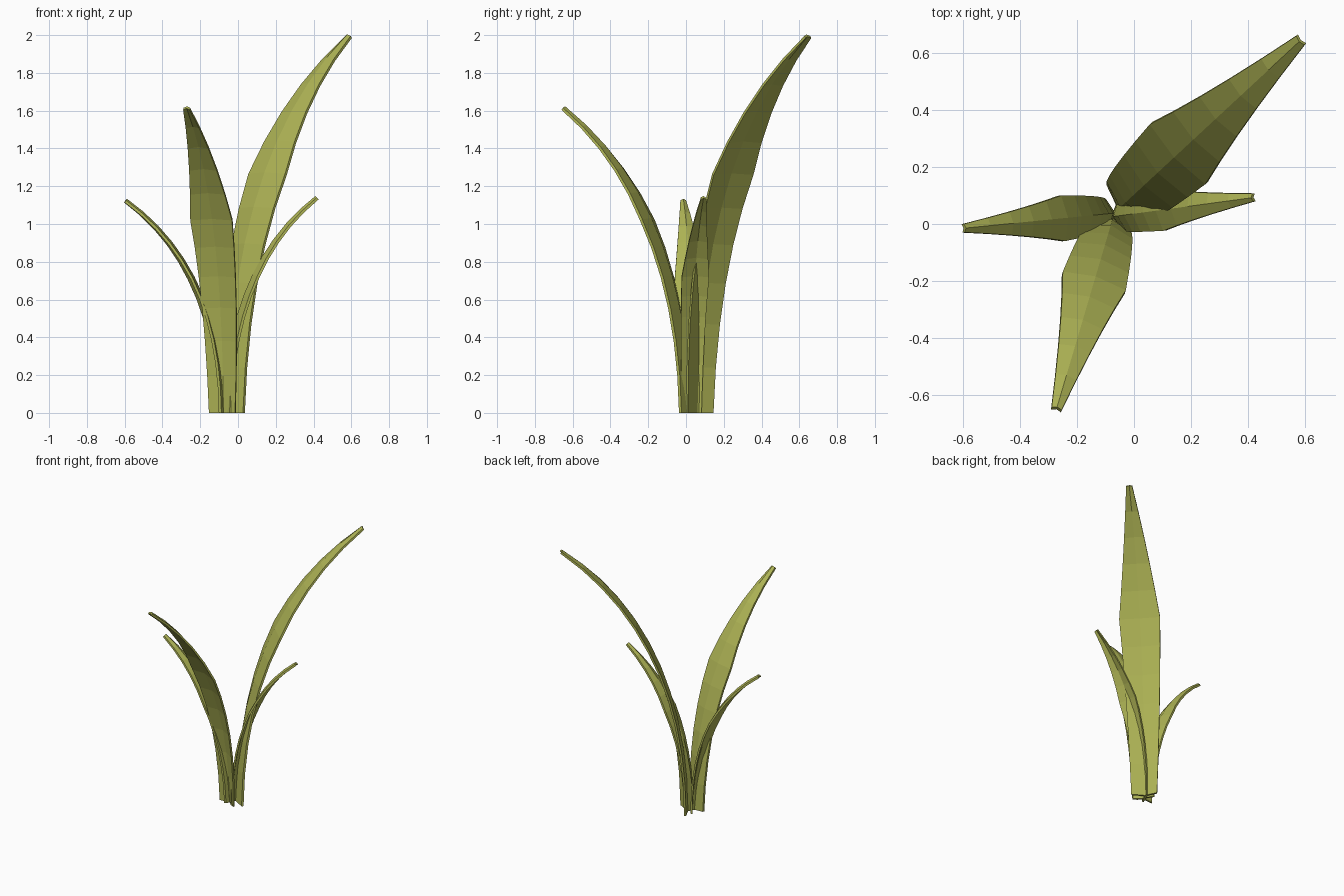
import bpy, bmesh
from mathutils import Vector

if "Cube" in bpy.data.objects:
    bpy.data.objects.remove(bpy.data.objects["Cube"])

SEGMENTS = 11      # rings along each blade
WIDEST = 6         # ring index where the blade is widest
THICK = 0.014

mat = bpy.data.materials.new("leaf_green")
mat.diffuse_color = (0.42, 0.45, 0.09, 1)
mat.use_nodes = True
mat.node_tree.nodes["Principled BSDF"].inputs["Base Color"].default_value = mat.diffuse_color


def leaf(name, base, tip, height, w_base, w_mid, w_tip):
    """Arching blade with a roof-shaped cross-section, ridge on the inner side."""
    base, tip = Vector((*base, 0)), Vector((*tip, 0))
    reach = (tip - base).length
    out = (tip - base).normalized()
    side = Vector((-out.y, out.x, 0))
    up = Vector((0, 0, 1))
    r1, z1 = 0.01, 0.68 * height          # control point of the arch
    bm = bmesh.new()
    rings = []
    for i in range(SEGMENTS + 1):
        t = i / SEGMENTS
        r = 2 * t * (1 - t) * r1 + t * t * reach
        z = 2 * t * (1 - t) * z1 + t * t * height
        dr = 2 * (1 - 2 * t) * r1 + 2 * t * reach
        dz = 2 * (1 - 2 * t) * z1 + 2 * t * height
        tangent = (out * dr + up * dz).normalized()
        inner = side.cross(tangent)
        if inner.dot(out) > 0:
            inner = -inner
        if i <= WIDEST:
            w = w_base + (w_mid - w_base) * i / WIDEST
        else:
            w = w_mid + (w_tip - w_mid) * (i - WIDEST) / (SEGMENTS - WIDEST)
        ridge = 0.028 - 0.018 * t
        c = base + out * r + up * z
        pts = [(-w, 0), (0, ridge), (w, 0)]
        section = [(a, b + THICK / 2) for a, b in pts]
        section += [(a, b - THICK / 2) for a, b in reversed(pts)]
        rings.append([bm.verts.new(c + side * a + inner * b) for a, b in section])
    for lo, hi in zip(rings, rings[1:]):
        for k in range(6):
            n = (k + 1) % 6
            bm.faces.new((lo[k], lo[n], hi[n], hi[k]))
    # end caps, one quad per half
    for ring in (rings[0], rings[-1]):
        bm.faces.new((ring[0], ring[1], ring[4], ring[5]))
        bm.faces.new((ring[1], ring[2], ring[3], ring[4]))
    bmesh.ops.recalc_face_normals(bm, faces=bm.faces)
    me = bpy.data.meshes.new(name)
    bm.to_mesh(me)
    bm.free()
    me.materials.append(mat)
    ob = bpy.data.objects.new(name, me)
    bpy.context.collection.objects.link(ob)


# four blades: base xy, tip xy, height, half-widths at base / widest / tip
leaf("tall_leaf", (-0.03, 0.075), (0.585, 0.645), 1.99, 0.09, 0.143, 0.021)
leaf("front_leaf", (-0.083, -0.01), (-0.272, -0.65), 1.61, 0.072, 0.115, 0.018)
leaf("left_leaf", (-0.1, 0.035), (-0.598, -0.015), 1.12, 0.052, 0.08, 0.015)
leaf("right_leaf", (-0.045, 0.03), (0.42, 0.093), 1.135, 0.052, 0.073, 0.014)
